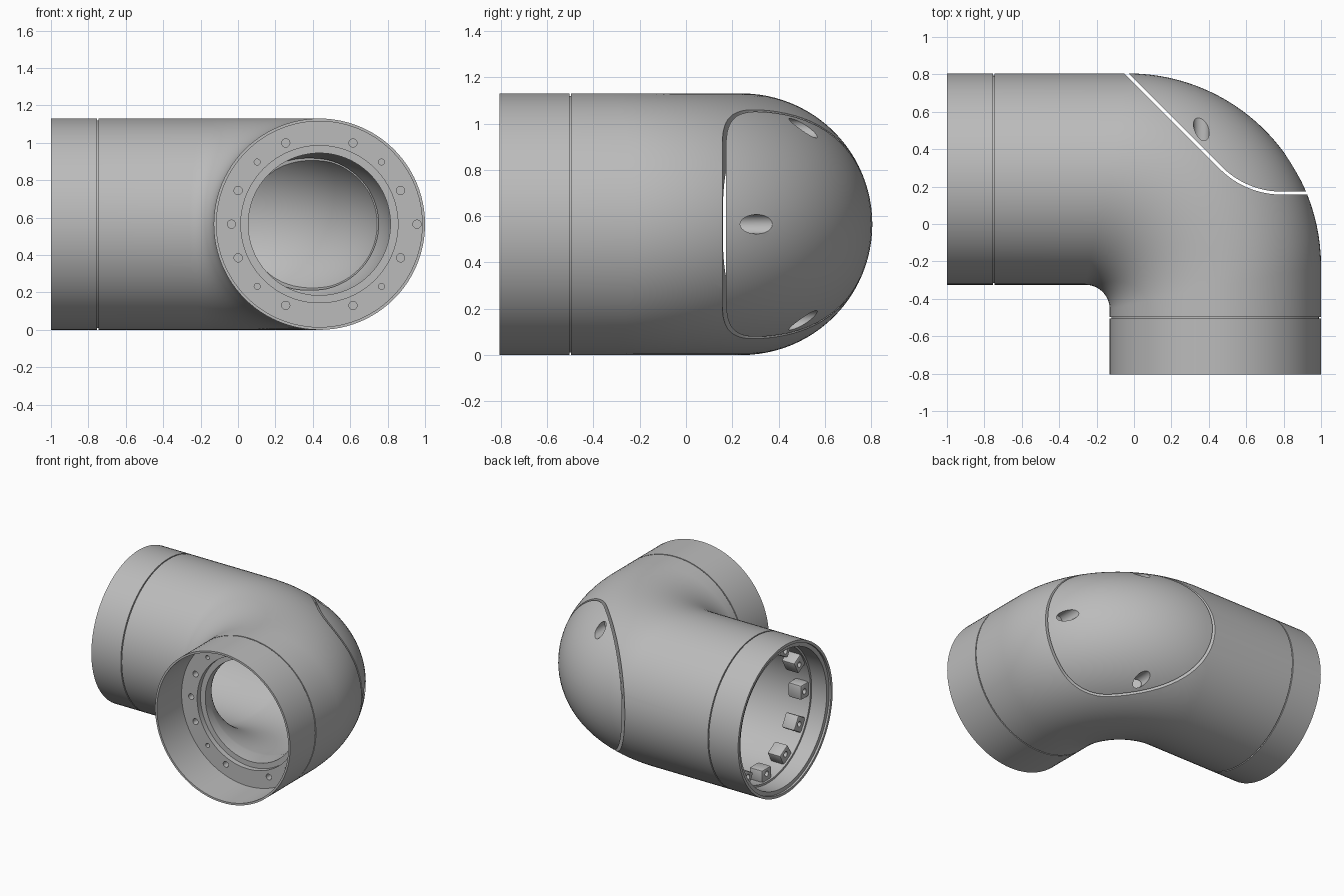
import bpy, bmesh, math
from mathutils import Vector, Matrix

if "Cube" in bpy.data.objects:
    bpy.data.objects.remove(bpy.data.objects["Cube"])

R = 0.565            # outer pipe radius, also axis height
CX, CY = 0.435, 0.24 # axis of the front arm (x) and of the side arm (y)
SEG = 96

grey = bpy.data.materials.new("satin grey")
grey.use_nodes = True
colour = (0.5, 0.5, 0.5, 1)
grey.diffuse_color = colour
grey.node_tree.nodes["Principled BSDF"].inputs["Base Color"].default_value = colour


def finish(name, bm):
    bmesh.ops.recalc_face_normals(bm, faces=bm.faces)
    me = bpy.data.meshes.new(name)
    bm.to_mesh(me)
    bm.free()
    me.materials.append(grey)
    ob = bpy.data.objects.new(name, me)
    bpy.context.collection.objects.link(ob)
    return ob


def select(ob):
    bpy.ops.object.select_all(action='DESELECT')
    ob.select_set(True)
    bpy.context.view_layer.objects.active = ob


def boolean(ob, cutter, operation='DIFFERENCE'):
    mod = ob.modifiers.new("cut", 'BOOLEAN')
    mod.operation, mod.object, mod.solver = operation, cutter, 'EXACT'
    select(ob)
    bpy.ops.object.modifier_apply(modifier=mod.name)
    bpy.data.objects.remove(cutter)


def section(kind, v):
    """Inner and outer edge of the elbow at a station, seen from above."""
    if kind == 'x':
        return Vector((v, CY - R)), Vector((v, CY + R))
    if kind == 'y':
        return Vector((CX - R, v)), Vector((CX + R, v))
    d = Vector((math.sin(math.radians(v)), math.cos(math.radians(v))))
    return Vector((-0.26, -0.455)) + d * 0.13, Vector((-0.03, -0.225)) + d * 1.03


def elbow(name):
    # outer skin, with a thin seam groove on each arm
    g = R - 0.01
    rings = [('x', -1, R), ('x', -0.754, R), ('x', -0.754, g), ('x', -0.746, g), ('x', -0.746, R)]
    rings += [('a', a, R) for a in range(0, 91, 3)]
    rings += [('y', -0.496, R), ('y', -0.496, g), ('y', -0.504, g), ('y', -0.504, R)]
    # thin collar, recessed flange and stepped lip
    rings += [('y', -0.805, R), ('y', -0.805, 0.55), ('y', -0.51, 0.55), ('y', -0.51, 0.42),
              ('y', -0.47, 0.42), ('y', -0.47, 0.38)]
    # bore widening toward the side arm, then its stepped rim
    rings += [('a', a, 0.5 - 0.12 * a / 90) for a in range(90, -1, -3)]
    rings += [('x', -0.86, 0.5), ('x', -0.86, 0.515), ('x', -0.985, 0.515),
              ('x', -0.985, 0.545), ('x', -1, 0.545)]
    bm = bmesh.new()
    loops = []
    for kind, v, r in rings:
        p, q = section(kind, v)
        mid, half = (p + q) / 2, (q - p) / 2 * r / R
        loop = []
        for i in range(SEG):
            t = math.tau * i / SEG
            c = mid + half * math.cos(t)
            loop.append(bm.verts.new((c.x, c.y, R + r * math.sin(t))))
        loops.append(loop)
    for a, b in zip(loops, loops[1:] + loops[:1]):
        for i in range(SEG):
            j = (i + 1) % SEG
            bm.faces.new((a[i], a[j], b[j], b[i]))
    return finish(name, bm)


def cover_region(d):
    """Upright prism enclosing the rear cover, its border moved in by d."""
    pts = [(-0.3, 1.065 + d * math.sqrt(2))]
    for i in range(13):
        t = math.radians(225 + 45 * i / 12)
        pts.append((0.79 + (0.46 - d) * math.cos(t), 0.625 + (0.46 - d) * math.sin(t)))
    pts += [(1.3, 0.165 + d), (1.3, 1.3), (-0.3, 1.3)]
    bm = bmesh.new()
    face = bm.faces.new([bm.verts.new((x, y, -0.2)) for x, y in pts])
    up = bmesh.ops.extrude_face_region(bm, geom=[face])
    bmesh.ops.translate(bm, vec=(0, 0, 1.6),
                        verts=[v for v in up["geom"] if isinstance(v, bmesh.types.BMVert)])
    ob = finish("cover_region", bm)
    ob.hide_render = True
    return ob


def pins(axis, items):
    """Cutter of round pins along an axis; each item is centre, radius, length."""
    bm = bmesh.new()
    turn = Matrix.Rotation(math.pi / 2, 4, 'X' if axis == 'y' else 'Y')
    for centre, r, length in items:
        bmesh.ops.create_cone(bm, cap_ends=True, segments=24, radius1=r, radius2=r,
                              depth=length, matrix=Matrix.Translation(centre) @ turn)
    ob = finish("pin_cutter", bm)
    ob.hide_render = True
    return ob


# Pipe body with a gap for the cover
body = elbow("elbow_body")
boolean(body, cover_region(-0.008))

# Bolt holes around the flange; none at the top and bottom
bolts = []
for k in range(16):
    if k in (4, 12):
        continue
    t = math.tau * k / 16
    ring = 0.522 if k == 0 else 0.47
    r = 0.016 if k % 4 == 2 else 0.022
    bolts.append(((CX + ring * math.cos(t), -0.5, R + ring * math.sin(t)), r, 0.12))
boolean(body, pins('y', bolts))

# Rear cover with three screw pockets
cover = elbow("rear_cover")
boolean(cover, cover_region(0.008), 'INTERSECT')
boolean(cover, pins('y', [((0.85, 0.6, R), 0.042, 0.8),
                          ((0.36, 0.8, R + 0.415), 0.042, 0.8),
                          ((0.36, 0.8, R - 0.415), 0.042, 0.8)]))

# Ring of drilled lugs inside the side arm
bm = bmesh.new()
drills = []
for k in range(12):
    turn = Matrix.Translation((-0.79, CY, R)) @ Matrix.Rotation(math.tau * k / 12, 4, 'X')
    place = turn @ Matrix.Translation((0, 0.46, 0)) @ Matrix.Diagonal((0.11, 0.1, 0.11, 1))
    bmesh.ops.create_cube(bm, size=1, matrix=place)
    drills.append((turn @ Vector((0, 0.45, 0)), 0.02, 0.3))
bmesh.ops.bevel(bm, geom=bm.edges[:], offset=0.012, segments=2, affect='EDGES', profile=0.5)
lugs = finish("mounting_lugs", bm)
boolean(lugs, pins('x', drills))

for ob in (body, cover, lugs):
    select(ob)
    bpy.ops.object.shade_smooth_by_angle(angle=math.radians(30))
